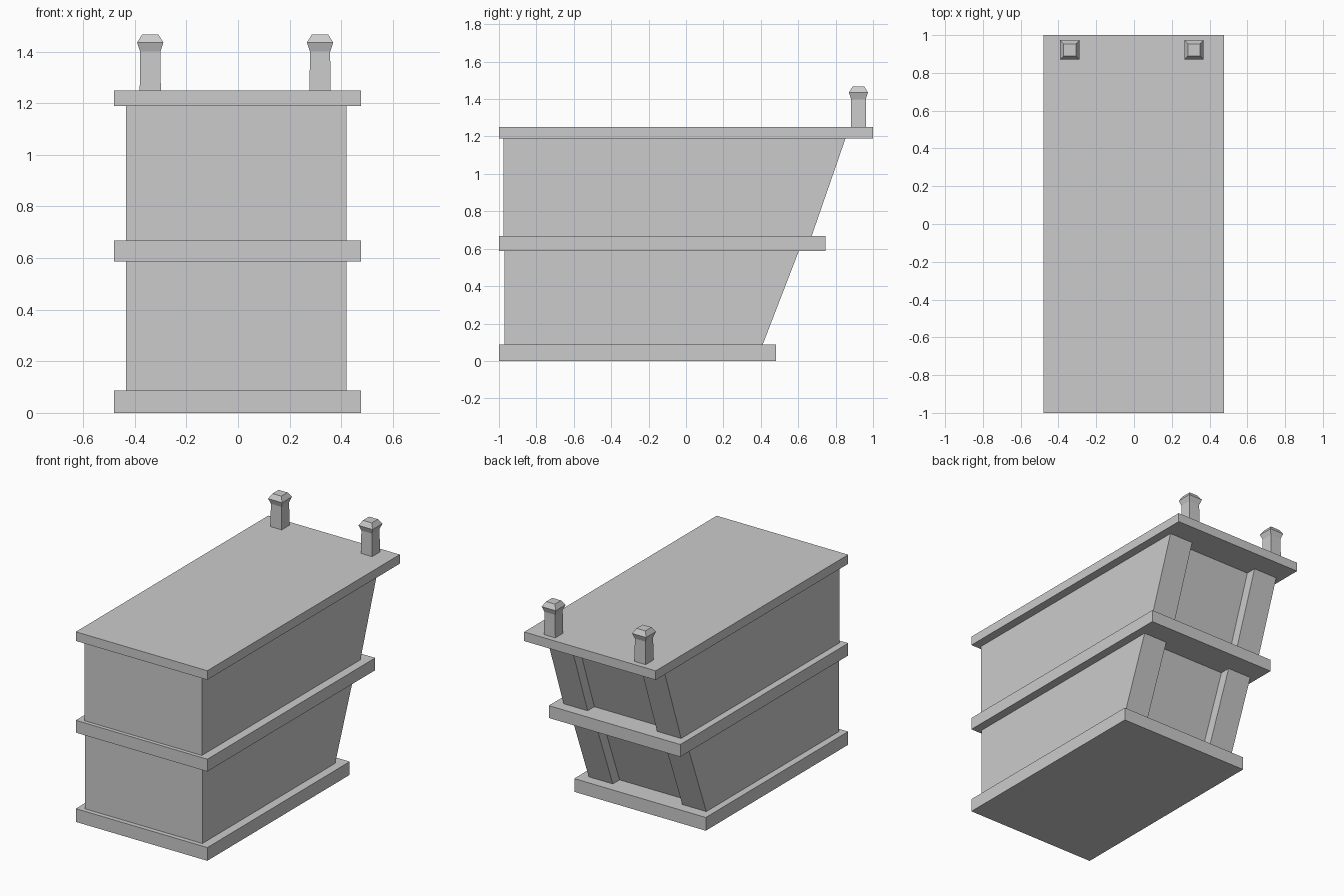
import bpy
import bmesh

cube = bpy.data.objects.get("Cube")
if cube:
    bpy.data.objects.remove(cube, do_unlink=True)

grey = bpy.data.materials.new("plain grey")
grey.use_nodes = True
COLOUR = (0.6, 0.6, 0.6, 1)
grey.diffuse_color = COLOUR
grey.node_tree.nodes["Principled BSDF"].inputs["Base Color"].default_value = COLOUR


def loft(name, rings):
    """Solid through a stack of rings with equal point counts, capped at both ends."""
    bm = bmesh.new()
    loops = [[bm.verts.new(p) for p in ring] for ring in rings]
    count = len(loops[0])
    for low, high in zip(loops, loops[1:]):
        for i in range(count):
            j = (i + 1) % count
            bm.faces.new((low[i], low[j], high[j], high[i]))
    bm.faces.new(loops[0][::-1])
    bm.faces.new(loops[-1])
    bmesh.ops.recalc_face_normals(bm, faces=bm.faces)
    mesh = bpy.data.meshes.new(name)
    bm.to_mesh(mesh)
    bm.free()
    mesh.materials.append(grey)
    obj = bpy.data.objects.new(name, mesh)
    bpy.context.collection.objects.link(obj)
    return obj


def rect(x0, x1, y0, y1, z):
    return [(x0, y0, z), (x1, y0, z), (x1, y1, z), (x0, y1, z)]


def slab(name, back, z0, z1):
    loft(name, [rect(-0.48, 0.477, -1, back, z) for z in (z0, z1)])


def storey(name, front, z0, back0, z1, back1):
    """Walls with a raked back, recessed between two corner piers."""
    left, right, pier, depth = 0.42, -0.435, 0.175, 0.07

    def plan(back, z):
        inner = back - depth
        return [(x, y, z) for x, y in (
            (right, front), (left, front), (left, back), (left - pier, back),
            (left - pier, inner), (right + pier, inner),
            (right + pier, back), (right, back))]

    loft(name, [plan(back0, z0), plan(back1, z1)])


# Floor slabs
slab("base_slab", 0.48, 0, 0.087)
slab("middle_slab", 0.745, 0.587, 0.668)
slab("roof_slab", 1.0, 1.19, 1.25)

# Storeys
storey("lower_storey", -0.97, 0.087, 0.41, 0.587, 0.603)
storey("upper_storey", -0.975, 0.668, 0.672, 1.19, 0.853)

# Chimney posts with flared, bevelled caps
for name, x in (("right_chimney", -0.34), ("left_chimney", 0.318)):
    profile = ((0.041, 1.25), (0.039, 1.4), (0.051, 1.435), (0.032, 1.466))
    loft(name, [rect(x - r, x + r, 0.922 - r, 0.922 + r, z) for r, z in profile])
